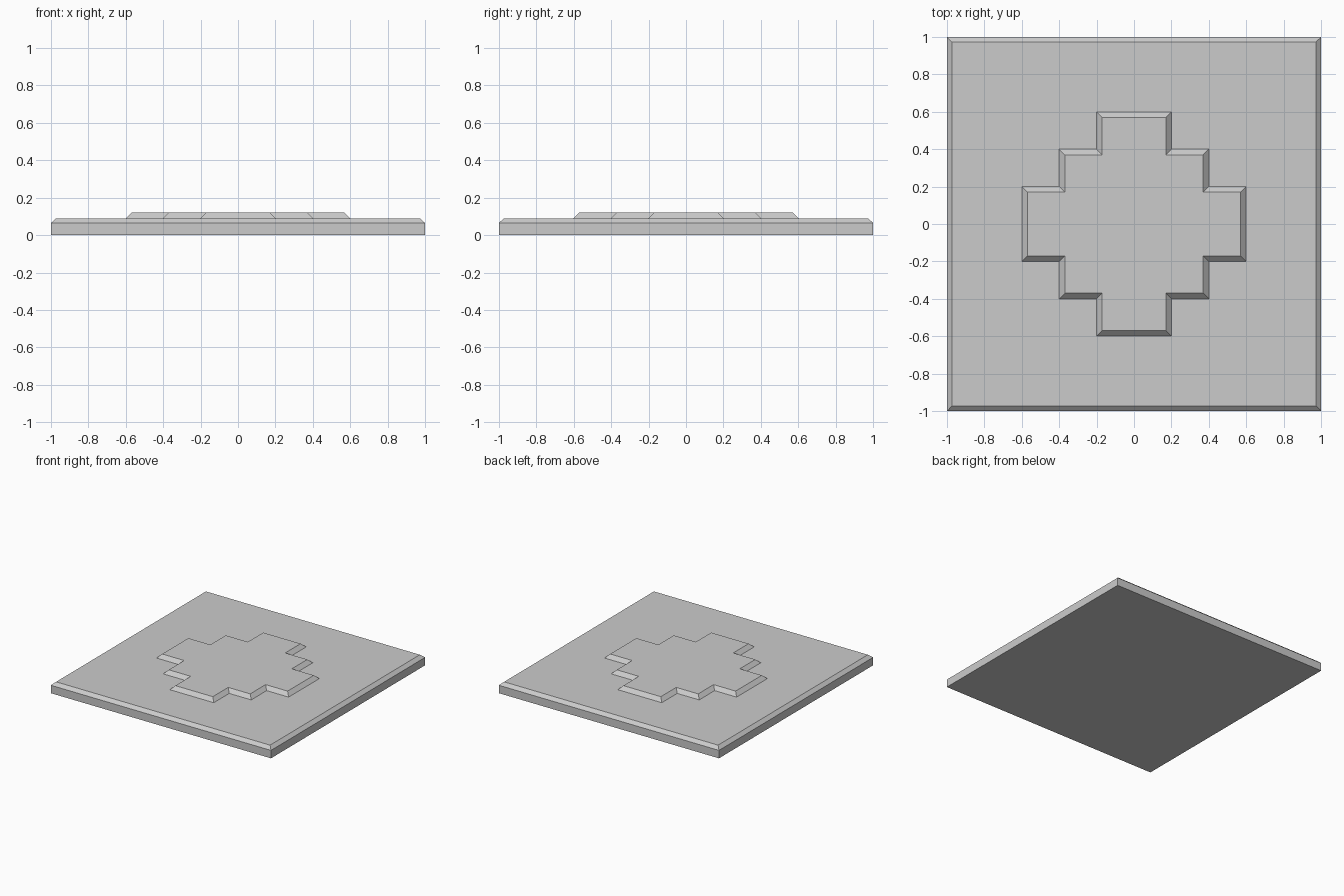
import bpy
import bmesh
from math import copysign

if "Cube" in bpy.data.objects:
    bpy.data.objects.remove(bpy.data.objects["Cube"])


def four_way(points):
    """Repeat one quadrant of an outline by quarter turns."""
    outline = []
    for _ in range(4):
        outline += points
        points = [(-y, x) for x, y in points]
    return outline


def stacked_solid(name, outline, levels):
    """Closed solid through (z, inset) levels; every edge insets toward the centre lines."""
    bm = bmesh.new()
    rings = [[bm.verts.new((x - copysign(d, x), y - copysign(d, y), z))
              for x, y in outline] for z, d in levels]
    n = len(outline)
    for low, high in zip(rings, rings[1:]):
        for i in range(n):
            j = (i + 1) % n
            bm.faces.new((low[i], low[j], high[j], high[i]))
    bm.faces.new(rings[0][::-1])
    bm.faces.new(rings[-1])
    bm.normal_update()
    mesh = bpy.data.meshes.new(name)
    bm.to_mesh(mesh)
    bm.free()
    obj = bpy.data.objects.new(name, mesh)
    bpy.context.collection.objects.link(obj)
    return obj


# Square slab with a chamfered top rim
stacked_solid("base_plate", four_way([(1, 1)]),
              [(0, 0), (0.065, 0), (0.09, 0.028)])

# Raised stepped cross with sloping sides
stepped_quarter = [(0.6, 0.2), (0.4, 0.2), (0.4, 0.4), (0.2, 0.4), (0.2, 0.6)]
stacked_solid("raised_stepped_cross", four_way(stepped_quarter),
              [(0.09, 0), (0.12, 0.03)])
